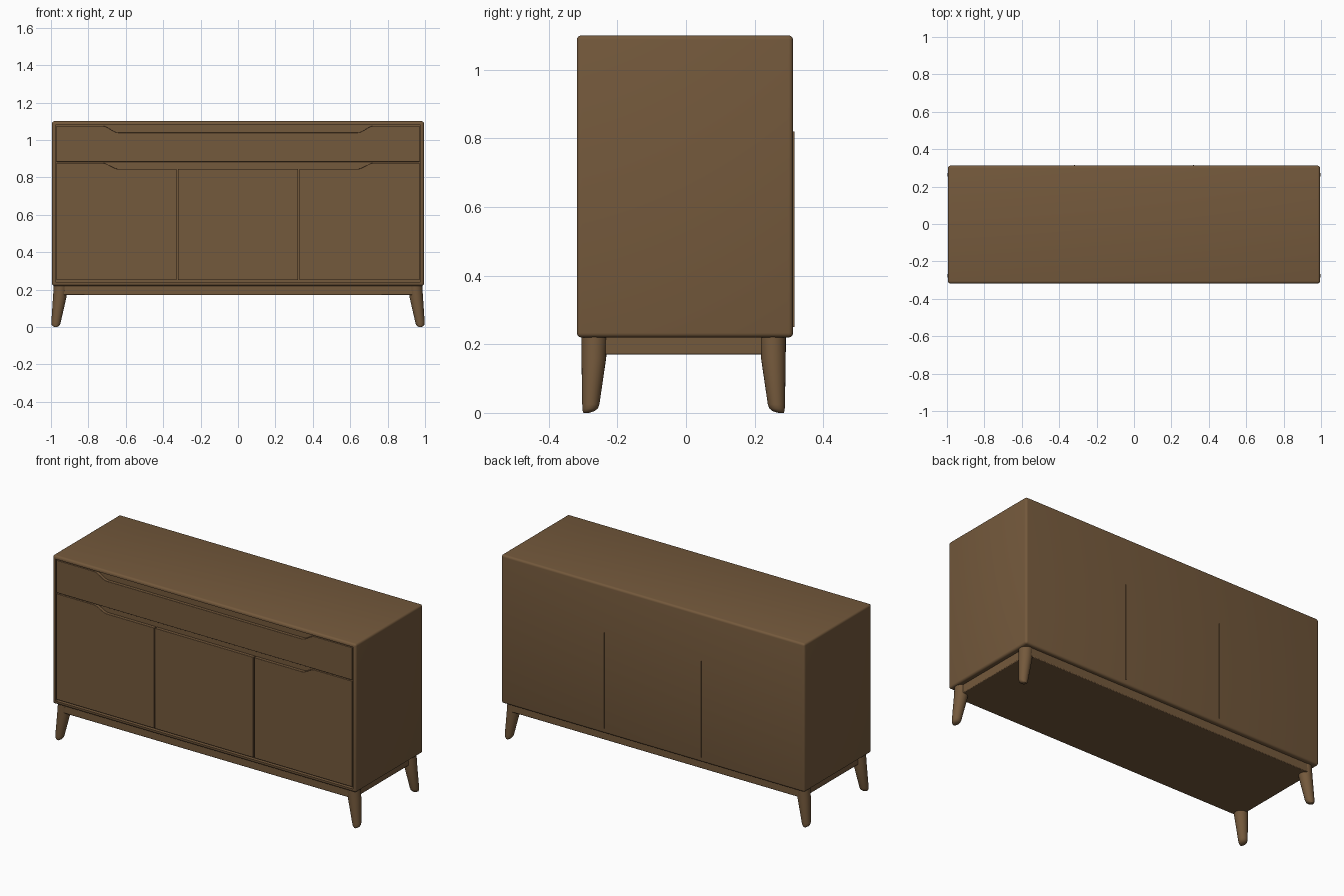
import bpy, bmesh, math
from mathutils import Vector

if "Cube" in bpy.data.objects:
    bpy.data.objects.remove(bpy.data.objects["Cube"])

wood = bpy.data.materials.new("walnut brown")
wood.diffuse_color = (0.175, 0.100, 0.045, 1)
wood.use_nodes = True
wood.node_tree.nodes["Principled BSDF"].inputs["Base Color"].default_value = wood.diffuse_color

Y0, Y1 = -0.318, 0.312      # body front and back
LEAF = 0.018                # thickness of drawer and doors


def finish(name, bm, bevel=0.0, angle=30):
    bmesh.ops.recalc_face_normals(bm, faces=bm.faces)
    me = bpy.data.meshes.new(name)
    bm.to_mesh(me)
    bm.free()
    me.materials.append(wood)
    ob = bpy.data.objects.new(name, me)
    bpy.context.collection.objects.link(ob)
    if bevel:
        m = ob.modifiers.new("soft edges", 'BEVEL')
        m.width, m.segments, m.limit_method = bevel, 2, 'ANGLE'
    bpy.ops.object.select_all(action='DESELECT')
    ob.select_set(True)
    bpy.context.view_layer.objects.active = ob
    bpy.ops.object.shade_smooth_by_angle(angle=math.radians(angle))
    return ob


def box_bm(lo, hi):
    bm = bmesh.new()
    bmesh.ops.create_cube(bm, size=1)
    for v in bm.verts:
        v.co = Vector([(l + h) / 2 + c * (h - l) for l, h, c in zip(lo, hi, v.co)])
    return bm


# Cabinet body: rounded box with a shallow front opening
bm = box_bm((-0.995, Y0, 0.22), (0.995, Y1, 1.10))
bmesh.ops.bevel(bm, geom=bm.edges[:], offset=0.013, segments=4, profile=0.5, affect='EDGES')
front = min(bm.faces, key=lambda f: (f.calc_center_median().y, -f.calc_area()))
bmesh.ops.inset_region(bm, faces=[front], thickness=0.009)
pushed = bmesh.ops.extrude_discrete_faces(bm, faces=[front])["faces"][0]
bmesh.ops.translate(bm, verts=pushed.verts[:], vec=(0, LEAF + 0.002, 0))
finish("cabinet_body", bm)


# Front leaves: flat panels whose top edge dips into the finger-pull recess
def dip(x, depth):
    t = min(max((0.725 - abs(x)) / 0.085, 0), 1)
    return depth * t * t * (3 - 2 * t)


def front_leaf(name, x0, x1, z0, z1, depth):
    xs = {x0, x1}
    for s in (-1, 1):
        xs |= {s * (0.64 + 0.085 * i / 8) for i in range(9)}
    xs = sorted(x for x in xs if x0 <= x <= x1)
    bm = bmesh.new()
    pts = [(x0, z0), (x1, z0)] + [(x, z1 - dip(x, depth)) for x in reversed(xs)]
    face = bm.faces.new([bm.verts.new((x, Y0 + 0.001, z)) for x, z in pts])
    new = bmesh.ops.extrude_face_region(bm, geom=[face])["geom"]
    bmesh.ops.translate(bm, verts=[g for g in new if isinstance(g, bmesh.types.BMVert)],
                        vec=(0, LEAF + 0.003, 0))
    finish(name, bm, 0.0015)


front_leaf("drawer_front", -0.970, 0.970, 0.883, 1.075, 0.036)
front_leaf("left_door", -0.970, -0.328, 0.250, 0.877, 0.032)
front_leaf("middle_door", -0.322, 0.322, 0.250, 0.877, 0.032)
front_leaf("right_door", 0.328, 0.970, 0.250, 0.877, 0.032)

# Thin seams on the back panel
for side, s in (("left", -1), ("right", 1)):
    finish("back_seam_" + side,
           box_bm((s * 0.318 - 0.002, Y1 - 0.002, 0.25), (s * 0.318 + 0.002, Y1 + 0.004, 0.82)))

# Plinth under the body
finish("base_plinth", box_bm((-0.965, -0.298, 0.170), (0.965, 0.288, 0.225)), 0.004)


# Round tapered legs, splayed sideways, with rounded feet
def leg(name, sx, y):
    # z, radius, outward x of the centre
    rings = [(0.222, 0.038, 0.947), (0.16, 0.036, 0.953), (0.025, 0.025, 0.973),
             (0.013, 0.0225, 0.974), (0.005, 0.017, 0.975), (0.0, 0.008, 0.975)]
    n = 24
    bm = bmesh.new()
    loops = []
    for z, r, cx in rings:
        cy = y + math.copysign(0.038 - r, y) * 0.8
        loops.append([bm.verts.new((sx * cx + r * math.cos(2 * math.pi * i / n),
                                    cy + r * math.sin(2 * math.pi * i / n), z))
                      for i in range(n)])
    for a, b in zip(loops, loops[1:]):
        for i in range(n):
            j = (i + 1) % n
            bm.faces.new((a[i], a[j], b[j], b[i]))
    bm.faces.new(loops[0])
    bm.faces.new(loops[-1])
    finish(name, bm, angle=50)


for fb, y in (("front", -0.267), ("back", 0.253)):
    for lr, sx in (("left", -1), ("right", 1)):
        leg(f"{fb}_{lr}_leg", sx, y)
